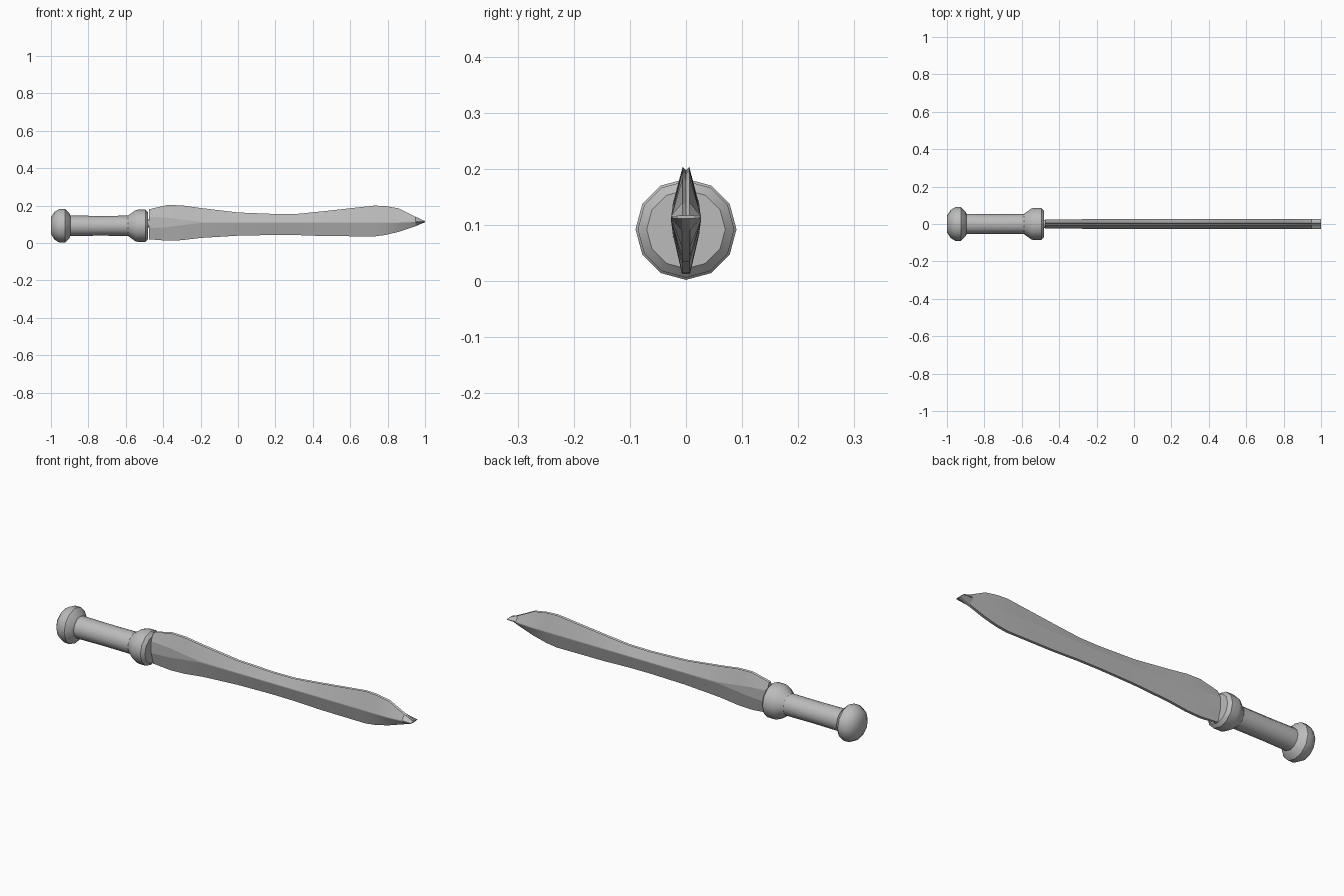
import bpy, bmesh, math

cube = bpy.data.objects.get("Cube")
if cube:
    bpy.data.objects.remove(cube, do_unlink=True)

steel = bpy.data.materials.new("grey_steel")
steel.use_nodes = True
COLOUR = (0.5, 0.5, 0.5, 1)
steel.diffuse_color = COLOUR
steel.node_tree.nodes["Principled BSDF"].inputs["Base Color"].default_value = COLOUR


def loft(name, rings, angle):
    """Skin a row of equal-sized rings, cap both ends and shade by angle."""
    bm = bmesh.new()
    rows = [[bm.verts.new(p) for p in ring] for ring in rings]
    n = len(rows[0])
    for a, b in zip(rows, rows[1:]):
        for i in range(n):
            j = (i + 1) % n
            bm.faces.new((a[i], a[j], b[j], b[i]))
    bm.faces.new(rows[0])
    bm.faces.new(rows[-1])
    bmesh.ops.recalc_face_normals(bm, faces=bm.faces)
    mesh = bpy.data.meshes.new(name)
    bm.to_mesh(mesh)
    bm.free()
    mesh.materials.append(steel)
    obj = bpy.data.objects.new(name, mesh)
    bpy.context.collection.objects.link(obj)
    bpy.ops.object.select_all(action='DESELECT')
    obj.select_set(True)
    bpy.context.view_layer.objects.active = obj
    bpy.ops.object.shade_smooth_by_angle(angle=math.radians(angle))
    return obj


def lathe(name, profile, sides=12, axis_z=0.092):
    """Turn an (x, radius) profile around the long axis."""
    turn = [2 * math.pi * i / sides for i in range(sides)]
    rings = [[(x, r * math.sin(t), axis_z + r * math.cos(t)) for t in turn]
             for x, r in profile]
    return loft(name, rings, 35)


# Hilt: pommel, grip and guard
lathe("pommel", [(-1, 0.045), (-0.98, 0.075), (-0.955, 0.09), (-0.925, 0.09),
                 (-0.9, 0.065), (-0.895, 0.05)])
lathe("grip", [(-0.91, 0.055), (-0.75, 0.053), (-0.57, 0.054)])
lathe("guard", [(-0.595, 0.05), (-0.58, 0.06), (-0.55, 0.082), (-0.535, 0.086),
                (-0.495, 0.086), (-0.48, 0.07)])

# Blade: x, top edge, bottom edge, half height of the flattened ridge
stations = [
    (-0.477, 0.18, 0.02, 0.03), (-0.377, 0.203, 0.012, 0.025),
    (-0.3, 0.201, 0.015, 0.015), (-0.2, 0.187, 0.027, 0.003),
    (0, 0.163, 0.039, 0.002), (0.2, 0.155, 0.043, 0.002),
    (0.32, 0.156, 0.042, 0.002), (0.46, 0.17, 0.037, 0.002),
    (0.73, 0.2, 0.035, 0.002), (0.79, 0.197, 0.043, 0.002),
    (0.86, 0.185, 0.06, 0.002), (0.95, 0.14, 0.09, 0.002),
    (1, 0.117, 0.111, 0.001),
]


def blade_section(x, top, bottom, flat):
    ridge, groove = 0.11 if x < 0.9 else 0.114, min(0.006, (top - bottom) / 8)
    half = 0.027 - flat * 0.13
    side = [(0.006, top), (half, ridge + flat), (half, ridge - flat), (0.007, bottom)]
    points = [(0, top - groove)] + side + [(-y, z) for y, z in reversed(side)]
    return [(x, y, z) for y, z in points]


loft("blade", [blade_section(*s) for s in stations], 11)

# Tang joining the blade to the guard
lathe("tang", [(-0.5, 0.024), (-0.46, 0.02)], axis_z=0.105)
